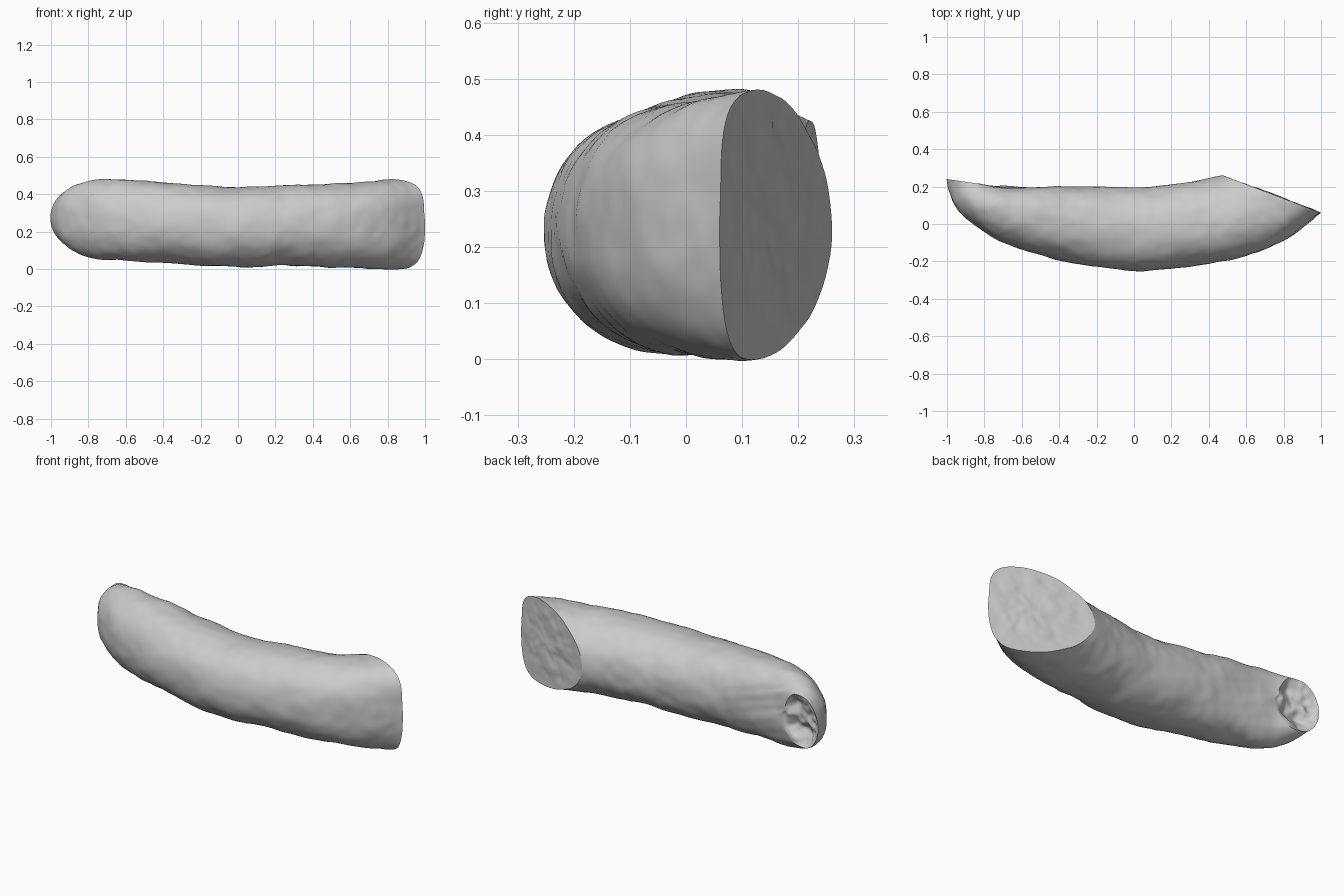
import bpy, math
from mathutils import Vector, noise

if "Cube" in bpy.data.objects:
    bpy.data.objects.remove(bpy.data.objects["Cube"])

# Slanted cross-sections: front x, y, back x, y, bottom z, top z, skew to front
SECTIONS = [
    (-1.00, .24, -.76, .205, .13, .42, .0),
    (-.96, .10, -.70, .20, .085, .455, .0),
    (-.86, .00, -.60, .195, .05, .48, .0),
    (-.70, -.10, -.48, .20, .045, .48, .0),
    (-.40, -.19, -.28, .20, .03, .46, .0),
    (.00, -.25, .00, .195, .01, .438, .0),
    (.32, -.222, .18, .21, .018, .45, .05),
    (.62, -.165, .32, .23, .010, .455, .12),
    (.84, -.065, .42, .25, .004, .465, .25),
    (1.00, .06, .475, .26, .00, .48, .36),
]
SEG, STEPS = 96, 14


def spline(i, t):
    """Catmull-Rom blend of neighbouring cross-sections."""
    ext = [tuple(2 * a - b for a, b in zip(SECTIONS[0], SECTIONS[1]))] + SECTIONS + \
          [tuple(2 * a - b for a, b in zip(SECTIONS[-1], SECTIONS[-2]))]
    return [.5 * (2 * b + (c - a) * t + (2 * a - 5 * b + 4 * c - d) * t * t
                  + (3 * b - a - 3 * c + d) * t ** 3)
            for a, b, c, d in zip(*ext[i:i + 4])]


def ring(s):
    fx, fy, bx, by, z0, z1, skew = s
    c = Vector(((fx + bx) / 2, (fy + by) / 2, (z0 + z1) / 2))
    half = Vector(((fx - bx) / 2, (fy - by) / 2, 0))
    pts = []
    for k in range(SEG):
        a = 2 * math.pi * k / SEG
        u, w = math.cos(a), math.sin(a)
        u, w = (math.copysign(abs(v) ** .94, v) for v in (u, w))
        p = c + half * (u + skew * w * w) + Vector((0, 0, w * (z1 - z0) / 2))
        out = (half * u + Vector((0, 0, w * .23))).normalized()
        # soft lumps, plus lengthwise creases behind the pinched end
        d = .007 * noise.noise(p * 7) + .003 * noise.noise(p * 18)
        fade = max(0, min(1, (-.35 - p.x) / .4)) * max(0, -u)
        d += fade * .022 * noise.noise(Vector((p.x * 2, 3, p.z * 20 + p.x * 6)))
        pts.append(p + out * d)
    return pts


def build(name, rings, closed_center=None):
    verts = [p for r in rings for p in r]
    faces = [(j * SEG + k, j * SEG + (k + 1) % SEG,
              (j + 1) * SEG + (k + 1) % SEG, (j + 1) * SEG + k)
             for j in range(len(rings) - 1) for k in range(SEG)]
    if closed_center is not None:
        base = (len(rings) - 1) * SEG
        verts.append(closed_center)
        faces += [(base + k, base + (k + 1) % SEG, len(verts) - 1) for k in range(SEG)]
    mesh = bpy.data.meshes.new(name)
    mesh.from_pydata(verts, [], faces)
    ob = bpy.data.objects.new(name, mesh)
    bpy.context.collection.objects.link(ob)
    mesh.shade_smooth()
    return ob


def cap(name, rim, outward, dish, rough, scale):
    """End face of shrinking rings, dished and roughened away from the rim."""
    c = sum(rim, Vector()) / SEG
    n = Vector(outward).normalized()

    def shaped(p, f):
        bump = rough * noise.noise(p * scale) + rough * .5 * noise.noise(p * scale * 2.3)
        return p + n * (bump * min(1, (1 - f) * 4) - dish * (1 - f * f))
    N = 18
    rings = [[shaped(c.lerp(p, 1 - j / N), 1 - j / N) for p in rim] for j in range(N)]
    if outward[0] > 0:
        rings = [list(r) for r in rings]
    return build(name, rings, shaped(c, 0))


# Skin
body = [ring(spline(i, t / STEPS)) for i in range(len(SECTIONS) - 1) for t in range(STEPS)]
body.append(ring(SECTIONS[-1]))
skin = build("sausage_skin", body)

# Flat slanted cut on the right, puckered closure on the left
cut = cap("cut_face", body[-1], (.2, .525, 0), .0, .007, 12)
pinch = cap("pinched_end", body[0], (.035, .24, 0), .035, .03, 11)

# Make normals face outward
for ob, flip in ((skin, True), (cut, True), (pinch, True)):
    me = ob.data
    f = me.polygons[len(me.polygons) // 2]
    ref = {"sausage_skin": f.center - Vector((f.center.x, 0, .23)),
           "cut_face": Vector((.2, .525, 0)), "pinched_end": Vector((0, 1, 0))}[ob.name]
    if f.normal.dot(ref) < 0:
        me.flip_normals()
